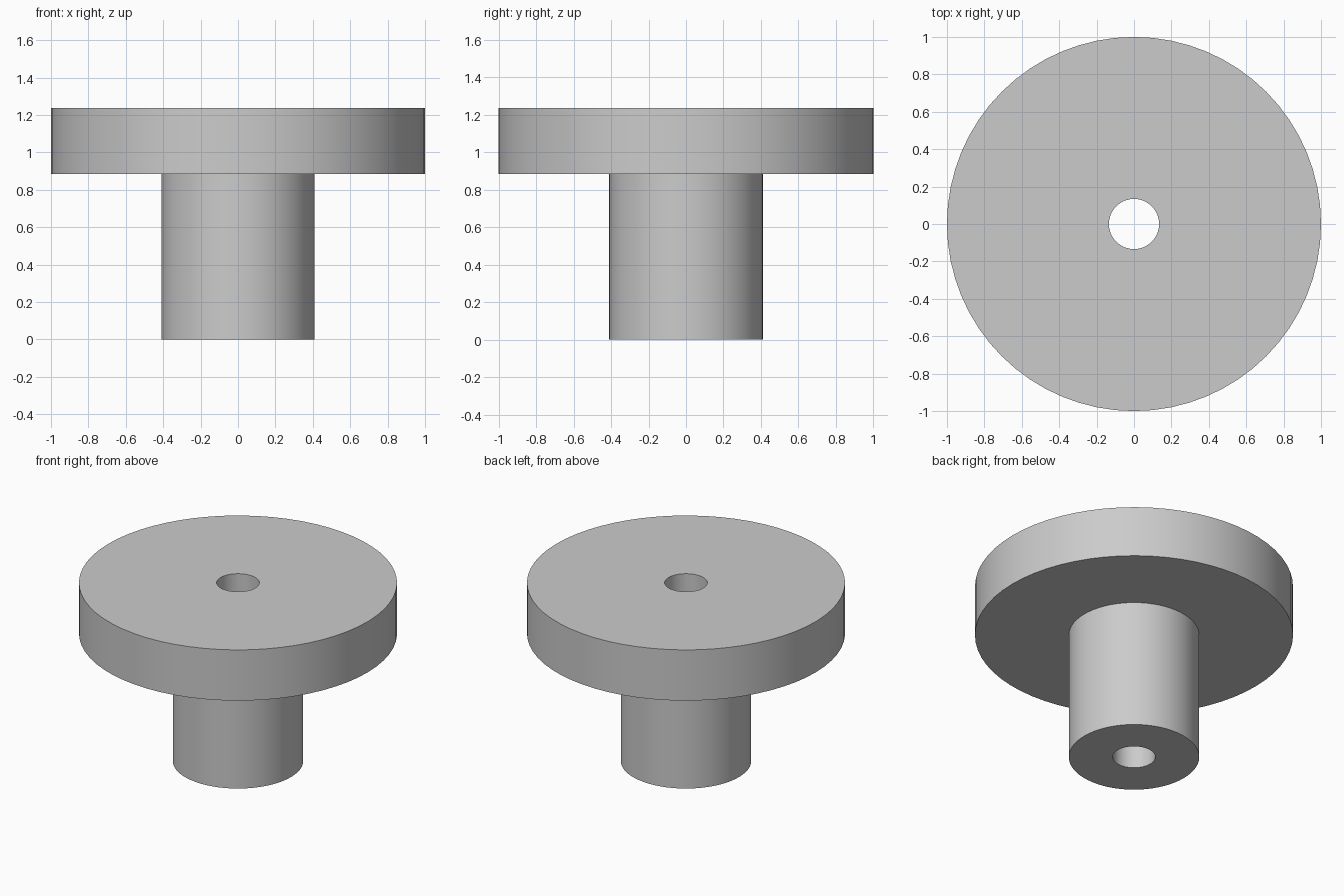
import bpy, bmesh, math

if "Cube" in bpy.data.objects:
    bpy.data.objects.remove(bpy.data.objects["Cube"], do_unlink=True)

# Plain grey material
grey = bpy.data.materials.new("light_grey")
grey.use_nodes = True
colour = (0.6, 0.6, 0.6, 1)
grey.diffuse_color = colour
grey.node_tree.nodes["Principled BSDF"].inputs["Base Color"].default_value = colour

SEGMENTS = 64
BORE, STEM, FLANGE = 0.134, 0.41, 1.0
SHOULDER, TOP = 0.885, 1.237

# Closed cross-section (radius, height): bored stem under a wide flange
profile = [(BORE, 0), (STEM, 0), (STEM, SHOULDER),
           (FLANGE, SHOULDER), (FLANGE, TOP), (BORE, TOP)]


def lathe(name, section, material):
    """Revolve a closed cross-section around the z axis."""
    bm = bmesh.new()
    rings = []
    for i in range(SEGMENTS):
        a = 2 * math.pi * i / SEGMENTS
        rings.append([bm.verts.new((r * math.cos(a), r * math.sin(a), z))
                      for r, z in section])
    n = len(section)
    for i, ring in enumerate(rings):
        following = rings[(i + 1) % SEGMENTS]
        for j in range(n):
            k = (j + 1) % n
            bm.faces.new((ring[j], following[j], following[k], ring[k]))
    bmesh.ops.recalc_face_normals(bm, faces=bm.faces)
    mesh = bpy.data.meshes.new(name)
    bm.to_mesh(mesh)
    bm.free()
    mesh.materials.append(material)
    obj = bpy.data.objects.new(name, mesh)
    bpy.context.collection.objects.link(obj)
    return obj


# Flanged bushing, smooth round walls with crisp rims
bushing = lathe("flanged_bushing", profile, grey)
bpy.ops.object.select_all(action="DESELECT")
bushing.select_set(True)
bpy.context.view_layer.objects.active = bushing
bpy.ops.object.shade_smooth_by_angle(angle=math.radians(30))
